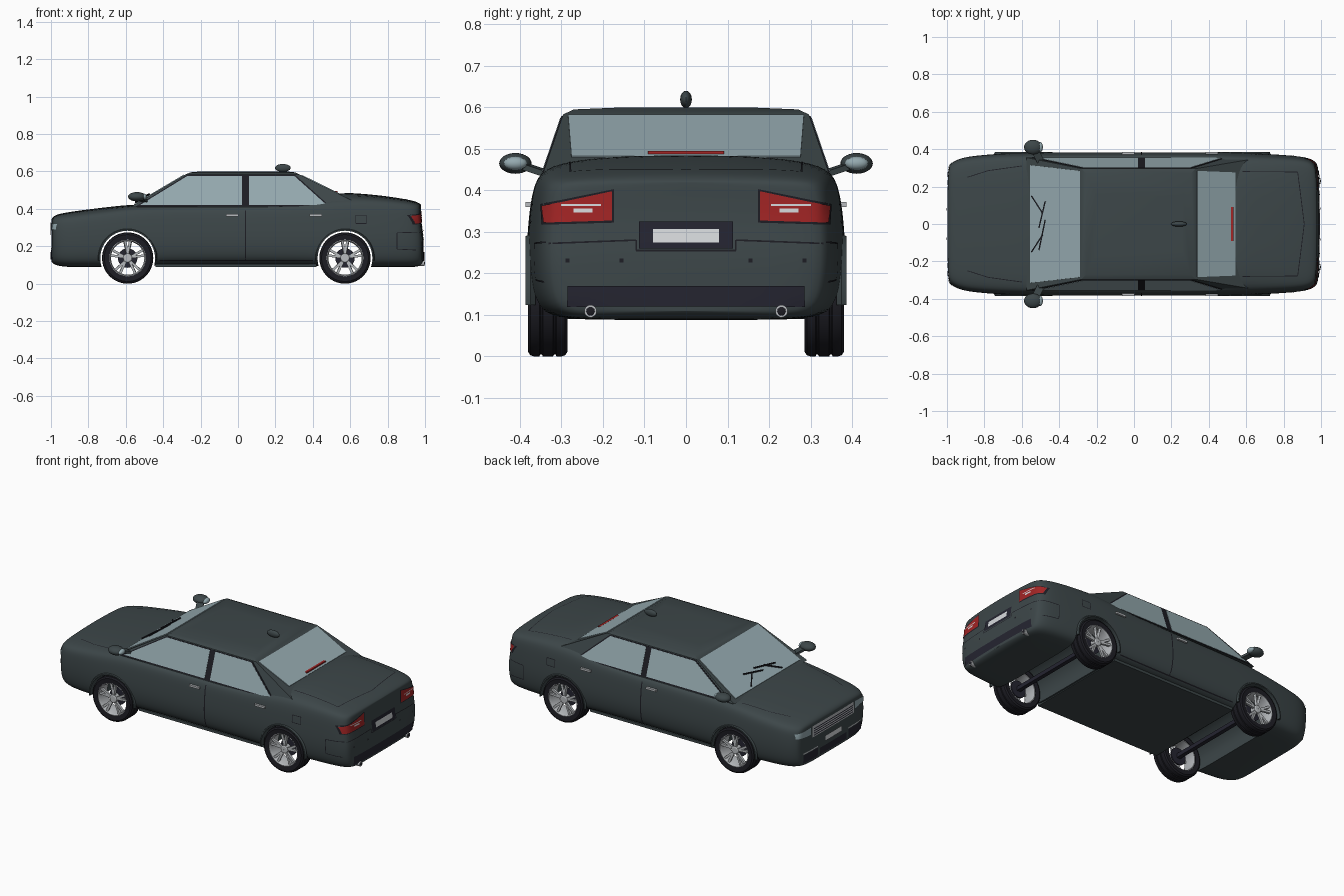
import bpy, bmesh, math
from mathutils import Vector, Matrix
from mathutils.bvhtree import BVHTree

if "Cube" in bpy.data.objects:
    bpy.data.objects.remove(bpy.data.objects["Cube"])

def material(name, r, g, b):
    m = bpy.data.materials.new(name)
    m.diffuse_color = (r, g, b, 1)
    m.use_nodes = True
    m.node_tree.nodes["Principled BSDF"].inputs["Base Color"].default_value = m.diffuse_color
    return m

PAINT = material("slate paint", .046, .062, .066)
GLASS = material("pale glass", .30, .40, .43)
BLACK = material("black rubber", .012, .012, .017)
TRIM = material("dark trim", .018, .018, .03)
CHROME = material("light metal", .48, .50, .52)
RED = material("red lamp", .36, .018, .018)
WHITE = material("white plate", .68, .70, .72)

def finish(bm, name, mat, recalc=True):
    if recalc:
        bmesh.ops.recalc_face_normals(bm, faces=bm.faces[:])
    me = bpy.data.meshes.new(name)
    bm.to_mesh(me)
    bm.free()
    ob = bpy.data.objects.new(name, me)
    bpy.context.collection.objects.link(ob)
    me.materials.append(mat)
    return ob

def plate(name, mat, pts, th=.008):
    """Thin flat panel around a 3D polygon."""
    bm = bmesh.new()
    f = bm.faces.new([bm.verts.new(p) for p in pts])
    f.normal_update()
    n = f.normal.copy()
    r = bmesh.ops.extrude_face_region(bm, geom=[f])
    top = [v for v in r["geom"] if isinstance(v, bmesh.types.BMVert)]
    for v in bm.verts:
        v.co += n * th / 2 * (1 if v in top else -1)
    return finish(bm, name, mat)

def bars(name, mat, items):
    """Boxes between two points: (p, q, width, height)."""
    bm = bmesh.new()
    for p, q, w, h in items:
        p, q = Vector(p), Vector(q)
        M = Matrix.Translation((p + q) / 2) @ (q - p).to_track_quat('X', 'Z').to_matrix().to_4x4()
        bmesh.ops.create_cube(bm, size=1, matrix=M @ Matrix.Diagonal(((q - p).length, w, h, 1)))
    return finish(bm, name, mat)

def ellipsoid(name, mat, c, r):
    bm = bmesh.new()
    bmesh.ops.create_uvsphere(bm, u_segments=24, v_segments=14, radius=1,
                              matrix=Matrix.Translation(c) @ Matrix.Diagonal((*r, 1)))
    return finish(bm, name, mat)

def lathe(name, mat, prof, cx, cz, s=1, a0=0, a1=360, n=48):
    """Closed (radius, y) profile swept around a y axis."""
    bm = bmesh.new()
    full = a1 - a0 == 360
    rings = []
    for i in range(n if full else n + 1):
        a = math.radians(a0 + (a1 - a0) * i / n)
        rings.append([bm.verts.new((cx + r * math.cos(a), s * y, cz + r * math.sin(a))) for r, y in prof])
    k = len(prof)
    for i in range(n):
        A, B = rings[i], rings[(i + 1) % len(rings)]
        for j in range(k):
            bm.faces.new((A[j], A[(j + 1) % k], B[(j + 1) % k], B[j]))
    if not full:
        bm.faces.new(rings[0]); bm.faces.new(rings[-1])
    return finish(bm, name, mat)

# Body shell: x, half width, bottom, shoulder, top
stations = [(-.998, .29, .12, .325, .345), (-.985, .325, .10, .335, .367), (-.93, .354, .09, .345, .38),
            (-.85, .367, .088, .355, .392), (-.7, .379, .088, .372, .411), (-.56, .383, .088, .39, .425),
            (-.45, .384, .1, .4, .425), (0, .385, .1, .405, .42), (.35, .385, .1, .41, .43),
            (.52, .384, .09, .42, .49), (.65, .379, .088, .425, .484), (.8, .371, .088, .425, .469),
            (.92, .36, .088, .415, .449), (.975, .337, .092, .408, .437), (.993, .30, .11, .397, .423)]
bm = bmesh.new()
secs = []
for x, w, b, s, t in stations:
    half = [(0, b), (.55, b), (.84, b + .003), (.95, b + .03), (.99, b + .09), (1, .25),
            (.985, min(.33, s - .03)), (.96, s), (.88, s + .6 * (t - s)), (.55, t - .004), (0, t)]
    px = lambda z: x - (.013 if x > .95 and z > .3 else 0)
    R = [bm.verts.new((px(z), f * w, z)) for f, z in half]
    L = [R[0]] + [bm.verts.new((px(z), -f * w, z)) for f, z in half[1:-1]] + [R[-1]]
    secs.append((R, L))
for (R0, L0), (R1, L1) in zip(secs, secs[1:]):
    for A, B in ((R0, R1), (L0, L1)):
        for j in range(10):
            bm.faces.new((A[j], A[j + 1], B[j + 1], B[j]))
for R, L in (secs[0], secs[-1]):
    for j in range(10):
        bm.faces.new(list(dict.fromkeys((R[j], R[j + 1], L[j + 1], L[j]))))
body = finish(bm, "body_shell", PAINT)
bpy.context.view_layer.objects.active = body
sub = body.modifiers.new("smooth", 'SUBSURF')
sub.levels = sub.render_levels = 2
bpy.ops.object.modifier_apply(modifier="smooth")

# Wheel wells cut right across
AXLES = (-.59, .572)
for ax in AXLES:
    bm = bmesh.new()
    bmesh.ops.create_cone(bm, cap_ends=True, segments=64, radius1=.147, radius2=.147, depth=1,
                          matrix=Matrix.Translation((ax, 0, .137)) @ Matrix.Rotation(math.pi / 2, 4, 'X'))
    cut = finish(bm, "well_cutter", PAINT)
    cut.hide_render = True
    mod = body.modifiers.new("well", 'BOOLEAN')
    mod.operation, mod.solver, mod.object = 'DIFFERENCE', 'EXACT', cut
    bpy.ops.object.modifier_apply(modifier="well")
    bpy.data.objects.remove(cut)
bpy.context.view_layer.update()
tree = BVHTree.FromObject(body, bpy.context.evaluated_depsgraph_get())

AXIS = {'rear': (Vector((1, 0, 0)), lambda a, b: Vector((0, a, b))),
        'nose': (Vector((-1, 0, 0)), lambda a, b: Vector((0, a, b))),
        'right': (Vector((0, 1, 0)), lambda a, b: Vector((a, 0, b))),
        'left': (Vector((0, -1, 0)), lambda a, b: Vector((a, 0, b))),
        'top': (Vector((0, 0, 1)), lambda a, b: Vector((a, b, 0)))}

def decal(name, mat, quads, axis, off=.003, n=12, m=4):
    """Thin panels projected onto the body shell."""
    D, place = AXIS[axis]
    bm = bmesh.new()
    for q in quads:
        a, b, c, d = (Vector(p) for p in q)
        grid = []
        for i in range(n + 1):
            for j in range(m + 1):
                p = a.lerp(b, i / n).lerp(d.lerp(c, i / n), j / m)
                o = place(*p) + D * 2
                hit, nor = tree.ray_cast(o, -D)[:2]
                if hit is None:
                    hit, nor = tree.find_nearest(place(*p) + D * .95)[:2]
                grid.append(bm.verts.new(hit + nor * off))
        for i in range(n):
            for j in range(m):
                k = i * (m + 1) + j
                f = bm.faces.new((grid[k], grid[k + 1], grid[k + m + 2], grid[k + m + 1]))
                f.normal_update()
                if f.normal.dot(D) < 0:
                    f.normal_flip()
    return finish(bm, name, mat, False)

def rect(a0, a1, b0, b1):
    return [(a0, b0), (a1, b0), (a1, b1), (a0, b1)]

def flip(q):
    return [(-a, b) for a, b in q]

def seam(name, path, axis, w=.005):
    quads = []
    for p, q in zip(path, path[1:]):
        p, q = Vector(p), Vector(q)
        e = (q - p).orthogonal().normalized() * w / 2
        quads.append([p - e, q - e, q + e, p + e])
    decal(name, BLACK, quads, axis, .0015, 12, 1)

# Cabin hull with sloping sides, and glass on its planes
def sy(z):
    return .355 - (z - .41) * .341
bm = bmesh.new()
for s in (1, -1):
    for p in ((-.575, .355, .41), (.68, .355, .41), (-.282, .296, .583), (.33, .296, .583),
              (-.255, .27, .595), (.305, .27, .595), (-.2, .15, .6), (.26, .15, .6)):
        bm.verts.new((p[0], s * p[1], p[2]))
bmesh.ops.convex_hull(bm, input=bm.verts[:])
finish(bm, "cabin", PAINT)
zf = lambda x: .41 + (x + .575) * .5904
zr = lambda x: .583 - (x - .33) * .4943
plate("windscreen", GLASS, [(x, y, zf(x)) for x, y in ((-.555, .315), (-.555, -.315), (-.288, -.284), (-.288, .284))])
plate("rear_window", GLASS, [(x, y, zr(x)) for x, y in ((.54, .276), (.54, -.276), (.338, -.284), (.338, .284))])
for s in (1, -1):
    side = lambda pts: [(x, s * sy(z), z) for x, z in pts]
    plate("window_surround", BLACK, side([(-.545, .413), (.492, .413), (.308, .579), (-.276, .579)]), .005)
    plate("front_side_window", GLASS, side([(-.525, .419), (.022, .419), (.022, .574), (-.272, .574)]))
    plate("rear_side_window", GLASS, side([(.058, .419), (.475, .419), (.302, .574), (.058, .574)]))

# Wheels
tyre = [(.098, .287), (.125, .285), (.134, .291), (.137, .3), (.137, .312), (.132, .314), (.132, .318), (.137, .32),
        (.137, .345), (.132, .347), (.132, .351), (.137, .353), (.137, .366), (.134, .375), (.125, .381), (.098, .378)]
for ax in AXLES:
    for s in (1, -1):
        lathe("tyre", BLACK, tyre, ax, .137, s, n=64)
        lathe("rim", CHROME, [(.094, .29), (.1, .29), (.101, .377), (.095, .379), (.089, .365)], ax, .137, s)
        lathe("hub", CHROME, [(.001, .335), (.024, .335), (.024, .368), (.018, .372), (.001, .372)], ax, .137, s, n=24)
        lathe("brake_disc", TRIM, [(.001, .318), (.052, .318), (.052, .326), (.001, .326)], ax, .137, s, n=32)
        items = []
        for k in range(5):
            a = math.radians(90 + 72 * k)
            for d in (-.17, .17):
                items.append(((ax + .016 * math.cos(a), s * .36, .137 + .016 * math.sin(a)),
                              (ax + .094 * math.cos(a + d), s * .365, .137 + .094 * math.sin(a + d)), .014, .013))
        bars("wheel_spokes", CHROME, items)
        lathe("arch_lip", PAINT, [(.146, .362), (.146, .386), (.153, .386), (.158, .374)], ax, .137, s, -5, 185)
    bars("axle", TRIM, [((ax, -.33, .137), (ax, .33, .137), .025, .025)])
bars("floor_panel", PAINT, [((-.44, 0, .098), (.42, 0, .098), .66, .016)])

# Side details
for axis, s in (('right', 1), ('left', -1)):
    seam("door_seams", [(.04, .41), (.04, .125)], axis, .007)
    seam("sill_seam", [(-.42, .125), (.4, .125)], axis)
    seam("fuel_flap_seam", [(.63, .322), (.686, .322), (.686, .366), (.63, .366), (.63, .322)], axis, .004)
    seam("bumper_corner_seam", [(.96, .275), (.85, .272), (.85, .185), (.95, .18)], axis, .004)
    for x in (-.03, .415):
        bars("door_handle", CHROME, [((x - .034, s * .378, .366), (x + .034, s * .378, .366), .016, .012)])
    ellipsoid("mirror_housing", PAINT, (-.54, s * .411, .465), (.048, .039, .025))
    ellipsoid("mirror_glass", GLASS, (-.503, s * .411, .465), (.016, .028, .016))
    bars("mirror_arm", PAINT, [((-.5, s * .335, .44), (-.53, s * .395, .46), .04, .014)])

# Rear details
lamp = [(.178, .327), (.34, .322), (.345, .362), (.178, .398)]
strip = rect(.205, .3, .362, .367)
block = rect(.225, .27, .347, .356)
decal("tail_lamp_surround", BLACK, [[(.173, .322), (.346, .317), (.349, .367), (.173, .403)]] +
      [flip([(.173, .322), (.346, .317), (.349, .367), (.173, .403)])], 'rear', .002)
decal("tail_lamps", RED, [lamp, flip(lamp)], 'rear', .004)
decal("reverse_lamps", WHITE, [strip, block, flip(strip), flip(block)], 'rear', .006)
decal("plate_recess", TRIM, [rect(-.113, .113, .26, .325)], 'rear', .004)
decal("rear_plate", WHITE, [rect(-.08, .08, .274, .306)], 'rear', .007)
decal("rear_lower_grille", TRIM, [rect(-.285, .285, .12, .17)], 'rear', .004, 20)
seam("rear_bumper_seam", [(-.33, .272), (-.12, .28), (-.12, .255), (.12, .255), (.12, .28), (.33, .272)], 'rear', .004)
seam("boot_seam", [(.58, .28), (.875, .278), (.91, 0), (.875, -.278), (.58, -.28)], 'top', .004)
dots = [rect(y - .005, y + .005, .226, .236) for y in (-.285, -.155, .155, .285)]
decal("parking_sensors", BLACK, dots, 'rear', .003, 2, 2)
bars("high_brake_lamp", RED, [((.525, -.092, .491), (.525, .092, .491), .014, .008)])
for y in (-.23, .23):
    bm = bmesh.new()
    for r, d, c in ((.015, .08, .957),):
        bmesh.ops.create_cone(bm, cap_ends=True, segments=24, radius1=r, radius2=r, depth=d,
                              matrix=Matrix.Translation((c, y, .109)) @ Matrix.Rotation(math.pi / 2, 4, 'Y'))
    finish(bm, "exhaust_tip", CHROME)
    ellipsoid("exhaust_bore", BLACK, (.996, y, .109), (.003, .011, .011))

# Nose details
decal("grille_frame", CHROME, [rect(-.2, .2, .26, .328)], 'nose', .004, 20)
decal("grille_slots", TRIM, [rect(-.19, .19, z, z + .006) for z in (.268, .281, .294, .307)], 'nose', .006, 20, 1)
head = [(.215, .282), (.325, .29), (.325, .318), (.215, .326)]
decal("headlamps", GLASS, [head, flip(head)], 'nose', .004)
intake = rect(.15, .28, .13, .18)
decal("lower_intakes", TRIM, [rect(-.13, .13, .13, .17), intake, flip(intake)], 'nose', .004)
decal("intake_trim", CHROME, [rect(.15, .28, .183, .19), flip(rect(.15, .28, .183, .19))], 'nose', .004, 12, 1)
decal("front_plate", WHITE, [rect(-.08, .08, .195, .228)], 'nose', .006)
for s in (1, -1):
    seam("bonnet_seam", [(-.89, s * .25), (-.78, s * .285), (-.6, s * .31)], 'top', .004)

# Wipers and roof aerial
wp = lambda x, y: (x, y, zf(x) + .01)
bars("wipers", BLACK, [(wp(*a), wp(*b), .007, .007) for a, b in (
    ((-.548, .15), (-.49, .06)), ((-.475, .12), (-.508, -.02)),
    ((-.548, -.15), (-.49, -.06)), ((-.475, .02), (-.508, -.14)))])
ellipsoid("roof_aerial", PAINT, (.24, 0, .619), (.042, .014, .021))

# Smooth shading with sharp edges kept
bpy.ops.object.select_all(action='SELECT')
bpy.ops.object.shade_smooth_by_angle(angle=math.radians(32))
